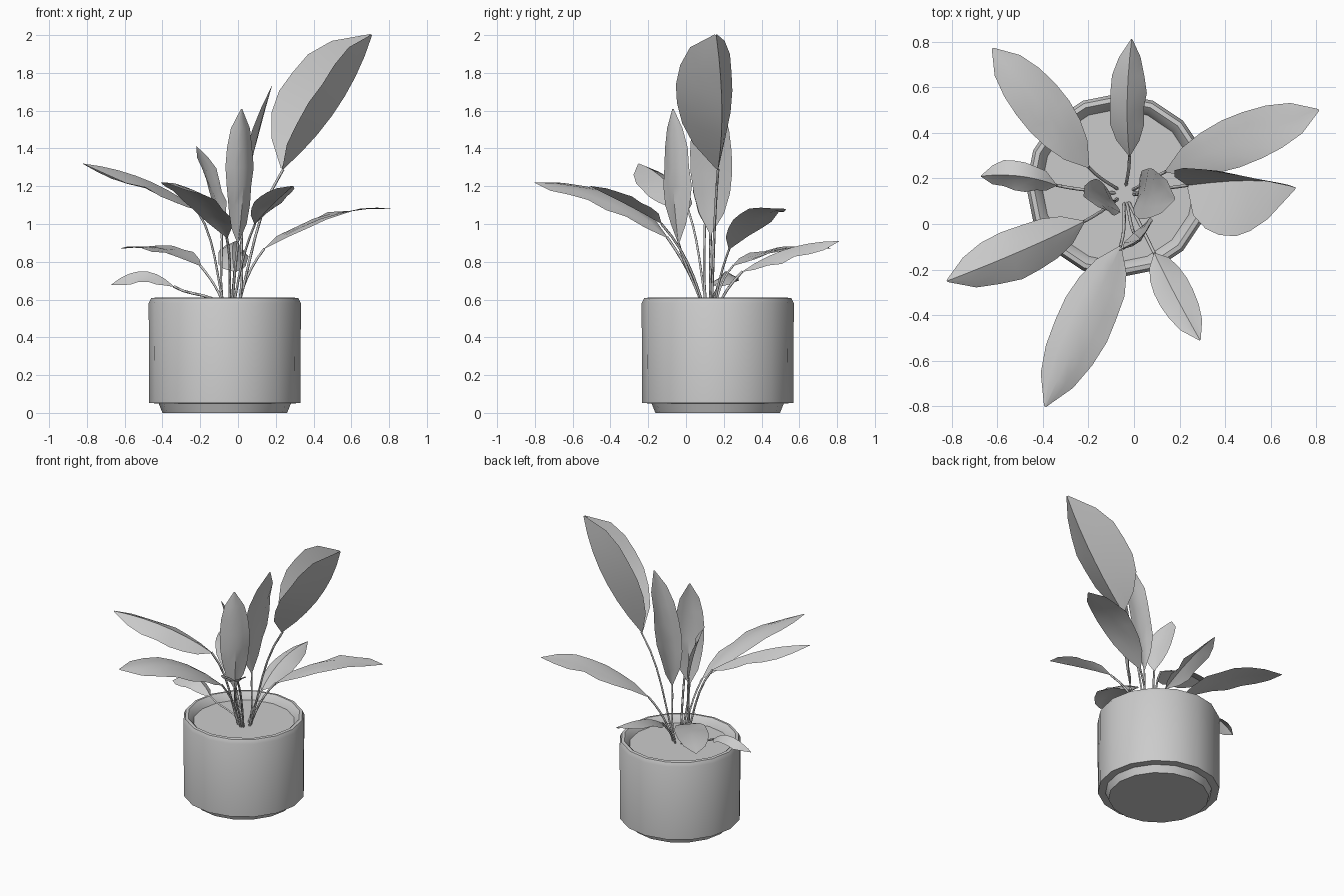
import bpy, bmesh, math, random
from mathutils import Vector

cube = bpy.data.objects.get("Cube")
if cube:
    bpy.data.objects.remove(cube, do_unlink=True)
random.seed(4)

grey = bpy.data.materials.new("plain_grey")
grey.use_nodes = True
colour = (0.6, 0.6, 0.6, 1)
grey.diffuse_color = colour
grey.node_tree.nodes["Principled BSDF"].inputs["Base Color"].default_value = colour

CENTRE = Vector((-0.07, 0.168, 0))


def finish(name, bm, angle):
    """Turn a bmesh into a smooth-shaded object."""
    mesh = bpy.data.meshes.new(name)
    bm.to_mesh(mesh)
    bm.free()
    mesh.materials.append(grey)
    obj = bpy.data.objects.new(name, mesh)
    bpy.context.collection.objects.link(obj)
    bpy.ops.object.select_all(action="DESELECT")
    obj.select_set(True)
    bpy.context.view_layer.objects.active = obj
    bpy.ops.object.shade_smooth_by_angle(angle=math.radians(angle))


def lathe(name, profile, sides):
    """Spin a (radius, height) profile about the pot axis."""
    bm = bmesh.new()
    rings = []
    for r, z in profile:
        turns = [math.tau * i / sides for i in range(sides)]
        rings.append([bm.verts.new(CENTRE + Vector((r * math.cos(a), r * math.sin(a), z)))
                      for a in turns])
    for low, high in zip(rings, rings[1:]):
        for i in range(sides):
            j = (i + 1) % sides
            bm.faces.new((low[i], low[j], high[j], high[i]))
    bm.faces.new(rings[0][::-1])
    bm.faces.new(rings[-1])
    bmesh.ops.recalc_face_normals(bm, faces=bm.faces)
    finish(name, bm, 50)


# Pot with a foot, a rounded rim and a flat soil floor
lathe("pot_with_soil", [(0.33, 0), (0.35, 0.05), (0.4, 0.052), (0.403, 0.58), (0.39, 0.607),
                        (0.37, 0.61), (0.35, 0.59), (0.335, 0.56)], 16)

WIDTHS = [0.05, 0.6, 0.87, 1, 1, 0.9, 0.65, 0.04]


def leaf(name, base, mid, tip, side, other=None, fold=0.0):
    """Bent blade along base-mid-tip; side is a half width or a half-width vector."""
    base, mid, tip = Vector(base), Vector(mid), Vector(tip)
    if not isinstance(side, tuple):
        side = (tip - base).cross(Vector((0, 0, 1))).normalized() * side
    left = Vector(side)
    right = Vector(other) if other else -left
    normal = (tip - base).cross(left).normalized()
    if normal.z < 0:
        normal.negate()
    ctrl = mid * 2 - (base + tip) / 2
    bm = bmesh.new()
    rows = []
    last = len(WIDTHS) - 1
    for k, w in enumerate(WIDTHS):
        t = k / last
        spine = base * (1 - t) ** 2 + ctrl * (2 * t * (1 - t)) + tip * t ** 2
        row = []
        for u in (-1, -0.5, 0, 0.5, 1):
            across = (left if u > 0 else right) * abs(u) * w
            lift = across.length * fold + random.uniform(-0.012, 0.012) * abs(u) * w
            row.append(bm.verts.new(spine + across + normal * lift))
        rows.append(row)
    for a, b in zip(rows, rows[1:]):
        for i in range(len(a) - 1):
            bm.faces.new((a[i], a[i + 1], b[i + 1], b[i]))
    bmesh.ops.recalc_face_normals(bm, faces=bm.faces)
    if sum(f.normal.z for f in bm.faces) < 0:
        bmesh.ops.reverse_faces(bm, faces=bm.faces)
    finish(name, bm, 30)
    stem(name.replace("leaf", "stem"), base, ctrl - base)


def stem(name, end, direction):
    """Thin curved stalk from the soil to the start of a leaf."""
    out = Vector((end.x + 0.04, end.y - 0.13, 0)).normalized()
    root = Vector((-0.04, 0.13, 0.54)) + out * 0.035
    reach = (end - root).length
    curve = bpy.data.curves.new(name, "CURVE")
    curve.dimensions = "3D"
    curve.bevel_depth = 0.007
    curve.bevel_resolution = 0
    curve.resolution_u = 6
    line = curve.splines.new("BEZIER")
    line.bezier_points.add(1)
    a, b = line.bezier_points
    for p in (a, b):
        p.handle_left_type = p.handle_right_type = "FREE"
    rise = Vector((0, 0, 1)) + out * 0.3
    a.co, b.co = root, end
    a.handle_left, a.handle_right = root - rise * 0.02, root + rise * reach * 0.35
    pull = (direction.normalized() + (end - root) / reach).normalized() * reach * 0.35
    b.handle_left, b.handle_right = end - pull, end + pull
    curve.materials.append(grey)
    bpy.context.collection.objects.link(bpy.data.objects.new(name, curve))


# Spreading leaves, some with both halves drooping from the midrib
leaf("right_leaf", (-0.22, 0.01, 1.08), (-0.5, -0.12, 1.24), (-0.82, -0.25, 1.32),
     (0.05, -0.1, -0.07), (-0.04, 0.1, -0.04))
leaf("front_leaf", (-0.06, -0.1, 0.93), (-0.21, -0.42, 1.15), (-0.39, -0.8, 1.22),
     (0.11, -0.05, -0.05), (-0.11, 0.05, 0.01))
leaf("front_left_leaf", (0.09, -0.13, 1), (0.18, -0.31, 1.1), (0.29, -0.51, 1.2), 0.08, fold=0.5)
leaf("left_leaf", (0.14, 0.23, 0.87), (0.47, 0.37, 1.04), (0.81, 0.5, 1.08), 0.11)
leaf("back_leaf", (-0.02, 0.3, 0.75), (-0.03, 0.54, 0.87), (-0.01, 0.81, 0.91),
     (0.08, 0, -0.06), (-0.08, 0, -0.04))
leaf("back_right_leaf", (-0.2, 0.25, 0.78), (-0.4, 0.51, 0.87), (-0.62, 0.77, 0.87), 0.11)
leaf("small_right_leaf", (-0.34, 0.17, 0.67), (-0.5, 0.21, 0.75), (-0.67, 0.21, 0.68),
     (0, -0.06, -0.06), (0, 0.07, -0.04))

# Tall cupped leaf with both halves swept to one side of the midrib
leaf("tall_leaf", (0.24, 0.17, 1.29), (0.53, 0.19, 1.62), (0.71, 0.16, 2),
     (-0.12, -0.24, 0.07), (-0.27, 0.05, 0.13))

# Upright leaves
leaf("upright_front_leaf", (0, -0.04, 0.9), (0.03, -0.07, 1.25), (0.02, -0.07, 1.61),
     (0.07, 0.07, 0), fold=0.3)
leaf("upright_left_leaf", (0.02, 0.13, 0.95), (0.07, 0.13, 1.32), (0.18, 0.11, 1.73),
     (0.02, 0.11, 0), fold=0.2)
leaf("upright_right_leaf", (-0.09, 0.1, 1), (-0.14, 0.11, 1.2), (-0.22, 0.12, 1.41),
     (-0.04, 0.075, 0), fold=0.2)
